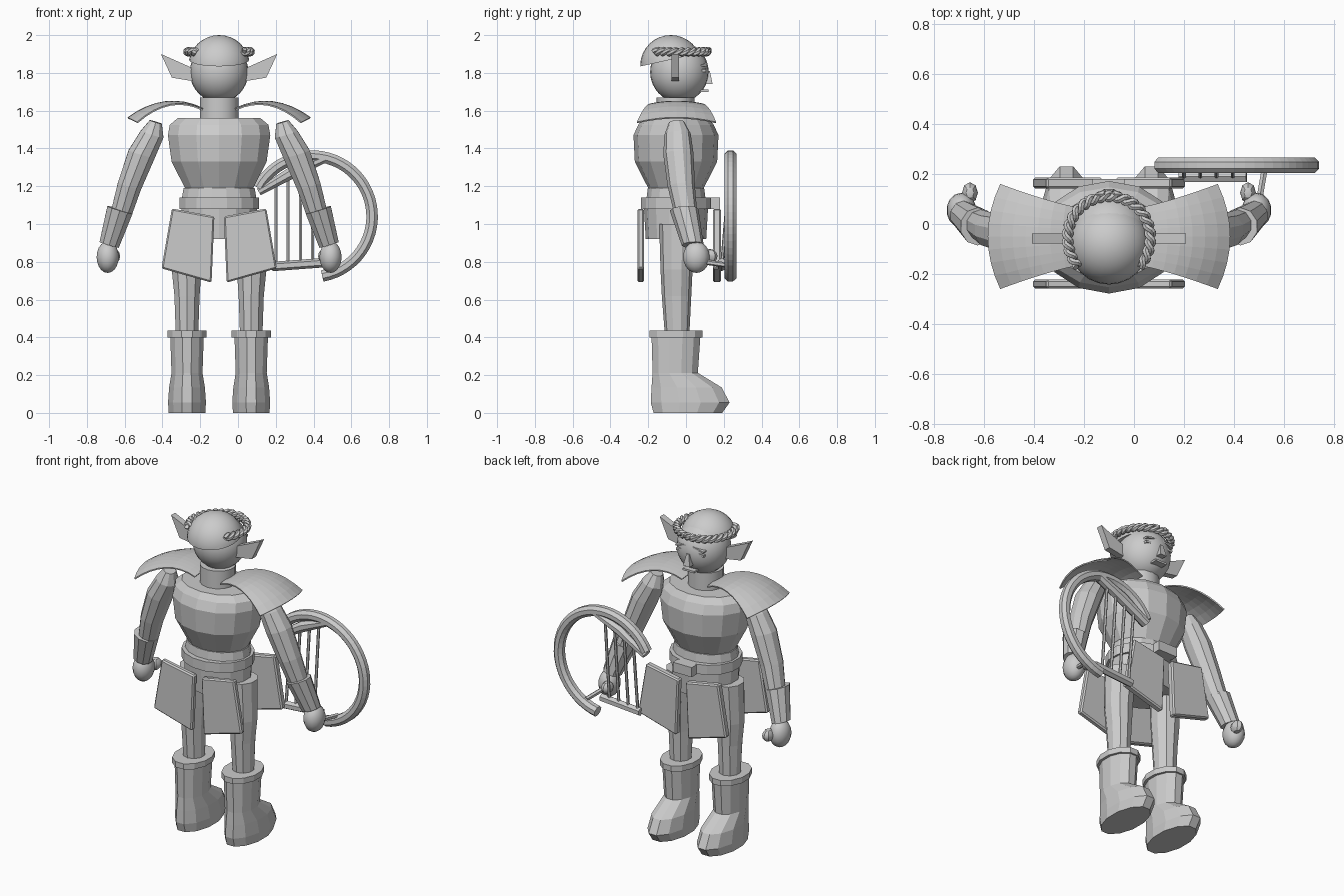
import bpy, bmesh, math
from mathutils import Vector, Matrix

if "Cube" in bpy.data.objects:
    bpy.data.objects.remove(bpy.data.objects["Cube"])

CX = -0.1  # body centre line
grey = bpy.data.materials.new("stone_grey")
grey.diffuse_color = (0.6, 0.6, 0.6, 1)
grey.use_nodes = True
grey.node_tree.nodes["Principled BSDF"].inputs["Base Color"].default_value = grey.diffuse_color


def finish(name, bm, smooth=None):
    bmesh.ops.recalc_face_normals(bm, faces=bm.faces)
    me = bpy.data.meshes.new(name)
    bm.to_mesh(me)
    bm.free()
    me.materials.append(grey)
    ob = bpy.data.objects.new(name, me)
    bpy.context.collection.objects.link(ob)
    if smooth:
        bpy.context.view_layer.objects.active = ob
        ob.select_set(True)
        bpy.ops.object.shade_smooth_by_angle(angle=math.radians(smooth))
        ob.select_set(False)
    return ob


def loft(name, secs, n=12, axis=(0, 0, 1), smooth=None):
    """Stack of elliptical rings: (x, y, z, rx, ry)."""
    bm = bmesh.new()
    q = Vector((0, 0, 1)).rotation_difference(Vector(axis))
    rings = []
    for x, y, z, rx, ry in secs:
        ring = []
        for i in range(n):
            a = 2 * math.pi * (i + 0.5) / n
            ring.append(bm.verts.new(Vector((x, y, z)) + q @ Vector((rx * math.cos(a), ry * math.sin(a), 0))))
        rings.append(ring)
    for r, s in zip(rings, rings[1:]):
        for i in range(n):
            j = (i + 1) % n
            bm.faces.new((r[i], r[j], s[j], s[i]))
    bm.faces.new(rings[0])
    bm.faces.new(rings[-1])
    return finish(name, bm, smooth)


def ball(name, c, r, u=20, v=12, smooth=30, cut=None):
    bm = bmesh.new()
    bmesh.ops.create_uvsphere(bm, u_segments=u, v_segments=v, radius=1)
    bmesh.ops.transform(bm, matrix=Matrix.Translation(c) @ Matrix.Diagonal((*r, 1)), verts=bm.verts)
    if cut:
        res = bmesh.ops.bisect_plane(bm, geom=bm.verts[:] + bm.edges[:] + bm.faces[:],
                                     plane_co=cut[0], plane_no=cut[1], clear_inner=True)
        bmesh.ops.holes_fill(bm, edges=[e for e in res["geom_cut"] if isinstance(e, bmesh.types.BMEdge)], sides=0)
    return finish(name, bm, smooth)


def plate(name, pts, y0, y1, bevel=0.0):
    """Outline in x-z, extruded from y0 to y1."""
    bm = bmesh.new()
    f = bm.faces.new([bm.verts.new((x, y0, z)) for x, z in pts])
    ex = bmesh.ops.extrude_face_region(bm, geom=[f])["geom"]
    bmesh.ops.translate(bm, vec=(0, y1 - y0, 0), verts=[g for g in ex if isinstance(g, bmesh.types.BMVert)])
    if bevel:
        bmesh.ops.bevel(bm, geom=bm.edges[:], offset=bevel, segments=1, affect='EDGES')
    return finish(name, bm)


def sweep(name, pts, r, n=6, up=None):
    """Tube along points; r is a radius or a function of t giving (side, up) radii."""
    bm = bmesh.new()
    pts = [Vector(p) for p in pts]
    rings = []
    for k, p in enumerate(pts):
        t = (pts[min(k + 1, len(pts) - 1)] - pts[max(k - 1, 0)]).normalized()
        b = Vector(up or ((0, 0, 1) if abs(t.z) < 0.9 else (0, 1, 0)))
        s = t.cross(b).normalized()
        b = s.cross(t)
        rs, rb = r(k / (len(pts) - 1)) if callable(r) else (r, r)
        rings.append([bm.verts.new(p + s * rs * math.cos(a) + b * rb * math.sin(a))
                      for a in [2 * math.pi * (i + 0.5) / n for i in range(n)]])
    for q, w in zip(rings, rings[1:]):
        for i in range(n):
            bm.faces.new((q[i], q[(i + 1) % n], w[(i + 1) % n], w[i]))
    bm.faces.new(rings[0])
    bm.faces.new(rings[-1])
    return finish(name, bm)


def box(name, c, size, tilt=0):
    bm = bmesh.new()
    bmesh.ops.create_cube(bm, size=1)
    m = Matrix.Translation(c) @ Matrix.Rotation(tilt, 4, 'Y') @ Matrix.Diagonal((*size, 1))
    bmesh.ops.transform(bm, matrix=m, verts=bm.verts)
    return finish(name, bm)


# Head, hair cap and neck
ball("head", (CX, -0.035, 1.805), (0.155, 0.155, 0.16), 24, 16)
ball("hair_cap", (CX, -0.08, 1.84), (0.162, 0.162, 0.16), 24, 16, cut=((CX, -0.24, 1.835), (0, -0.22, 1)))
loft("neck", [(CX, -0.055, 1.53, .104, .1), (CX, -0.055, 1.67, .104, .1)], 14, smooth=30)

# Face
bm = bmesh.new()
bmesh.ops.create_cone(bm, cap_ends=True, segments=4, radius1=0.04, radius2=0.015, depth=0.07)
bmesh.ops.transform(bm, matrix=Matrix.Translation((CX, 0.118, 1.775)) @ Matrix.Rotation(math.pi / 4, 4, 'Z')
                    @ Matrix.Diagonal((.8, .8, 1, 1)), verts=bm.verts)
finish("nose", bm)
box("mouth", (CX, 0.085, 1.705), (0.08, 0.07, 0.012))
for s in (-1, 1):
    box("eye", (CX + s * .065, 0.09, 1.815), (0.06, 0.03, 0.014), s * .1)
    box("brow", (CX + s * .06, 0.095, 1.845), (0.075, 0.03, 0.01), s * .2)

# Wreath: two twisted strands with a front knot
for ph in (0, math.pi):
    path = []
    for i in range(121):
        a = math.radians(-42 + 264 * i / 120)
        w = i / 120 * 2 * math.pi * 11 + ph
        rr = 0.166 + 0.012 * math.cos(w)
        path.append((CX + rr * math.cos(a), -0.055 + rr * math.sin(a), 1.912 + 0.012 * math.sin(w)))
    sweep("wreath_strand", path, 0.013, 6)
for s in (-1, 1):
    sweep("wreath_leaf", [(CX, .11, 1.912), (CX + s * .025, .122, 1.922), (CX + s * .055, .118, 1.93)],
          lambda t: (.003 + .012 * math.sin(math.pi * t), .004 + .012 * math.sin(math.pi * t)))

# Torso, belt and hips
Y = -0.053
loft("torso", [(CX, Y, 1.18, .18, .142), (CX, Y, 1.33, .258, .218), (CX, Y, 1.47, .278, .225),
               (CX, Y, 1.525, .268, .2), (CX, Y, 1.56, .225, .17)], 14)
loft("belt_upper", [(CX, Y, 1.13, .202, .16), (CX, Y, 1.19, .192, .152)], 16)
loft("belt_lower", [(CX, Y, 1.08, .215, .19), (CX, Y, 1.14, .215, .19)], 16)
loft("hips", [(CX, Y, .92, .2, .16), (CX, Y, 1.09, .205, .17)], 14)
box("buckle", (CX, .155, 1.11), (.13, .05, .06))

for s in (-1, 1):
    X = lambda o: CX + s * o
    # Ears
    plate("ear", [(X(.13), 1.755), (X(.25), 1.775), (X(.308), 1.9), (X(.15), 1.83)], -.078, -.038)

    # Flared shoulder cape
    bm = bmesh.new()
    N, M = 8, 8
    g = []
    for i in range(N + 1):
        u = i / N
        row = []
        for j in range(M + 1):
            v = 2 * j / M - 1
            row.append(bm.verts.new((X(.085 + .4 * u - .05 * v * v * u), -.05 + v * (.11 + .1 * u ** 1.3),
                                     1.615 + .19 * u - .24 * u * u - .025 * v * v * (.3 + .7 * u))))
        g.append(row)
    for i in range(N):
        for j in range(M):
            bm.faces.new((g[i][j], g[i + 1][j], g[i + 1][j + 1], g[i][j + 1]))
    cape = finish("shoulder_cape", bm)
    mod = cape.modifiers.new("thickness", 'SOLIDIFY')
    mod.thickness = 0.008

    # Skirt plates, back and front
    outline = [(X(.025), 1.04), (X(.25), 1.082), (X(.305), .765), (X(.04), .69)]
    plate("back_skirt_plate", outline, -.258, -.222, .008)
    plate("front_skirt_plate", outline, .142, .185, .008)

    # Arms, bracers and hands
    ax = (s * -.3, -.06, 1)
    loft("arm", [(X(.52), .0, 1.05, .058, .06), (X(.475), -.025, 1.2, .067, .072), (X(.41), -.04, 1.37, .076, .08),
                 (X(.355), -.045, 1.475, .066, .07), (X(.335), -.05, 1.54, .035, .04)], 10, ax)
    loft("bracer", [(X(.582), .035, .89, .056, .058), (X(.525), -.01, 1.075, .073, .076)], 10, ax)
    ball("hand", (X(.59), .055, .825), (.06, .07, .084), 14, 10)
    ball("thumb", (X(.556), .125, .83), (.032, .042, .038), 8, 6)

    # Legs
    loft("leg", [(X(.17), -.047, .4, .062, .064), (X(.17), -.05, .62, .07, .078), (X(.172), -.05, .76, .083, .085),
                 (X(.165), -.047, 1.0, .085, .095)], 10)

    # Boots with a cuff
    loft("boot", [(X(.17), .01, 0, .1, .188), (X(.17), .022, .055, .104, .216), (X(.17), .003, .135, .098, .192),
                  (X(.17), -.057, .212, .085, .124), (X(.17), -.053, .41, .092, .134)], 12)
    loft("boot_cuff", [(X(.17), -.053, .4, .108, .144), (X(.17), -.053, .435, .108, .144)], 12)

# Lyre: open hoop, bridge bars, strings and hand rod
LX, LZ, LY = .39, 1.04, .235
hoop = []
for i in range(37):
    a = math.radians(-80 + 232 * i / 36)
    hoop.append((LX + .32 * math.cos(a), LY, LZ + .32 * math.sin(a)))
sweep("lyre_hoop", hoop, lambda t: (.033, .034), 8, (0, 1, 0))
sweep("lyre_top_bar", [(.11, LY, 1.17), (.29, LY, 1.275), (.47, LY, 1.35)],
      lambda t: (.022 + .012 * math.sin(math.pi * t), .034), 8, (0, 1, 0))
sweep("lyre_bottom_bar", [(.18, .19, .775), (.45, .19, .795)], .025, 6)
for x in (.2, .265, .33, .395):
    sweep("lyre_string", [(x, .19, .785), (x, LY, 1.12 + .52 * x)], .009, 6)
sweep("lyre_rod", [(.5, .09, .8), (.525, .235, .78)], .014, 6)
